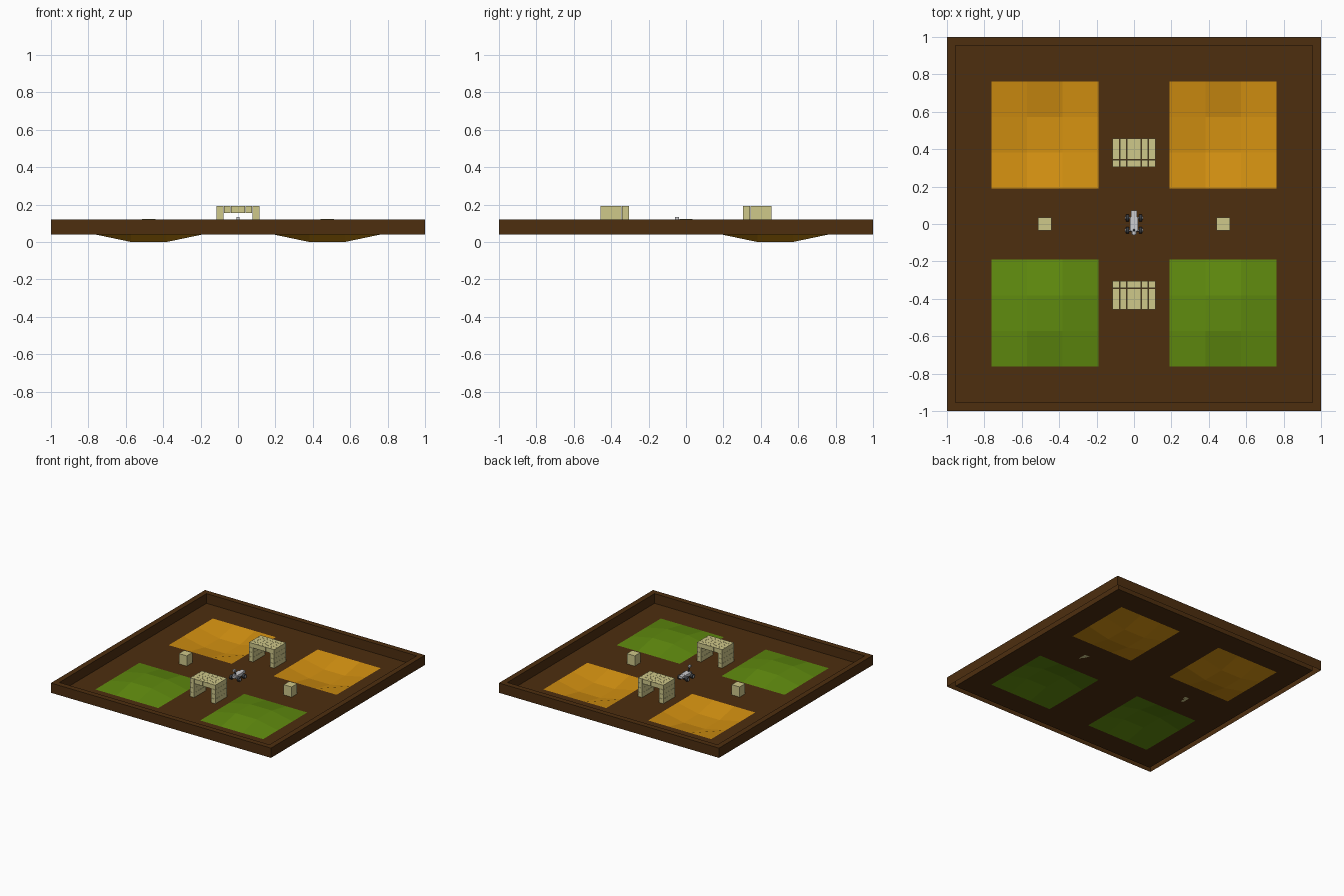
import bpy, bmesh, math
from mathutils import Matrix, Vector

if "Cube" in bpy.data.objects:
    bpy.data.objects.remove(bpy.data.objects["Cube"])


def mat(name, r, g, b):
    lin = [((c / 255 + 0.055) / 1.055) ** 2.4 if c > 10 else c / 255 / 12.92 for c in (r, g, b)]
    m = bpy.data.materials.new(name)
    m.diffuse_color = (*lin, 1)
    m.use_nodes = True
    m.node_tree.nodes["Principled BSDF"].inputs["Base Color"].default_value = m.diffuse_color
    return m


BROWN = mat("brown_earth", 77, 46, 15)
ORANGE = mat("orange_field", 212, 145, 17)
GREEN = mat("green_field", 95, 138, 14)
SAND = mat("sand_block", 207, 200, 138)
GREY = mat("light_grey", 205, 205, 208)
DARK = mat("dark_grey", 55, 58, 62)
FLOOR = 0.04


def finish(bm, name, material):
    me = bpy.data.meshes.new(name)
    bm.to_mesh(me)
    bm.free()
    ob = bpy.data.objects.new(name, me)
    me.materials.append(material)
    bpy.context.collection.objects.link(ob)
    return ob


def add_box(bm, c, s):
    bmesh.ops.create_cube(bm, size=1, matrix=Matrix.Translation(c) @ Matrix.Diagonal((*s, 1)))


def box(name, c, s, material):
    bm = bmesh.new()
    add_box(bm, c, s)
    return finish(bm, name, material)


def cylinder(name, a, b, r, material, n=10, r2=None):
    a, b = Vector(a), Vector(b)
    bm = bmesh.new()
    rot = (b - a).to_track_quat('Z', 'Y').to_matrix().to_4x4()
    bmesh.ops.create_cone(bm, cap_ends=True, segments=n, radius1=r, radius2=r if r2 is None else r2,
                          depth=(b - a).length, matrix=Matrix.Translation((a + b) / 2) @ rot)
    return finish(bm, name, material)


# rim wall, open underneath
bm = bmesh.new()
loops = [[bm.verts.new((sx * d, sy * d, z)) for sx, sy in ((-1, -1), (1, -1), (1, 1), (-1, 1))]
         for d, z in ((1, FLOOR), (1, 0.12), (0.955, 0.12), (0.955, FLOOR))]
for lo, hi in zip(loops, loops[1:]):
    for i in range(4):
        j = (i + 1) % 4
        bm.faces.new((lo[i], lo[j], hi[j], hi[i]))
finish(bm, "rim_wall", BROWN)

# floor sheet with four square openings
bm = bmesh.new()
cuts = (-0.955, -0.763, -0.19, 0.19, 0.763, 0.955)
grid = [[bm.verts.new((x, y, FLOOR)) for x in cuts] for y in cuts]
for j in range(5):
    for i in range(5):
        if not (i in (1, 3) and j in (1, 3)):
            bm.faces.new((grid[j][i], grid[j][i + 1], grid[j + 1][i + 1], grid[j + 1][i]))
finish(bm, "floor", BROWN)


# fields: 3 x 3 patches, raised (green) or sunken (orange) in the middle
def field(name, cx, cy, rise, material):
    bm = bmesh.new()
    step = 0.573 / 3
    g = [[bm.verts.new((cx + (i - 1.5) * step, cy + (j - 1.5) * step,
                        FLOOR + (rise if i in (1, 2) and j in (1, 2) else 0)))
          for i in range(4)] for j in range(4)]
    for j in range(3):
        for i in range(3):
            bm.faces.new((g[j][i], g[j][i + 1], g[j + 1][i + 1], g[j + 1][i]))
    finish(bm, name, material)


for side, x in (("left", -0.4765), ("right", 0.4765)):
    field("green_hill_" + side, x, -0.4765, 0.038, GREEN)
    field("orange_hollow_" + side, x, 0.4765, -0.04, ORANGE)
    box("block_" + side, (x, 0, 0.082), (0.072, 0.072, 0.084), SAND)


# tunnels stacked from small cubes
def tunnel(name, cy):
    bm = bmesh.new()
    p = 0.0383
    for i in range(6):
        for j in range(4):
            for k in range(4):
                if i in (0, 5) or k == 3:
                    add_box(bm, ((i - 2.5) * p, cy + (j - 1.5) * p, FLOOR + (k + 0.5) * p), (p - 0.001,) * 3)
    finish(bm, name, SAND)


tunnel("front_tunnel", -0.382)
tunnel("back_tunnel", 0.382)

# small rover in the middle
box("rover_body", (0, 0.0, 0.077), (0.044, 0.075, 0.022), GREY)
box("rover_tail", (0, 0.053, 0.077), (0.034, 0.036, 0.018), GREY)
box("rover_chassis", (0, 0.005, 0.062), (0.034, 0.08, 0.012), DARK)
cylinder("rover_mast", (0, -0.03, 0.085), (0, -0.048, 0.125), 0.005, DARK, 8)
box("rover_head", (0, -0.048, 0.127), (0.018, 0.022, 0.014), GREY)
box("rover_front", (0, -0.045, 0.073), (0.028, 0.024, 0.016), GREY)
for y in (-0.034, 0.032):
    cylinder("rover_axle", (-0.035, y, 0.06), (0.035, y, 0.06), 0.005, GREY, 8)
    for s in (-1, 1):
        cylinder("rover_wheel", (s * 0.026, y, 0.059), (s * 0.044, y, 0.059), 0.018, DARK, 12)
        cylinder("rover_hub", (s * 0.044, y, 0.059), (s * 0.047, y, 0.059), 0.009, GREY, 8)
